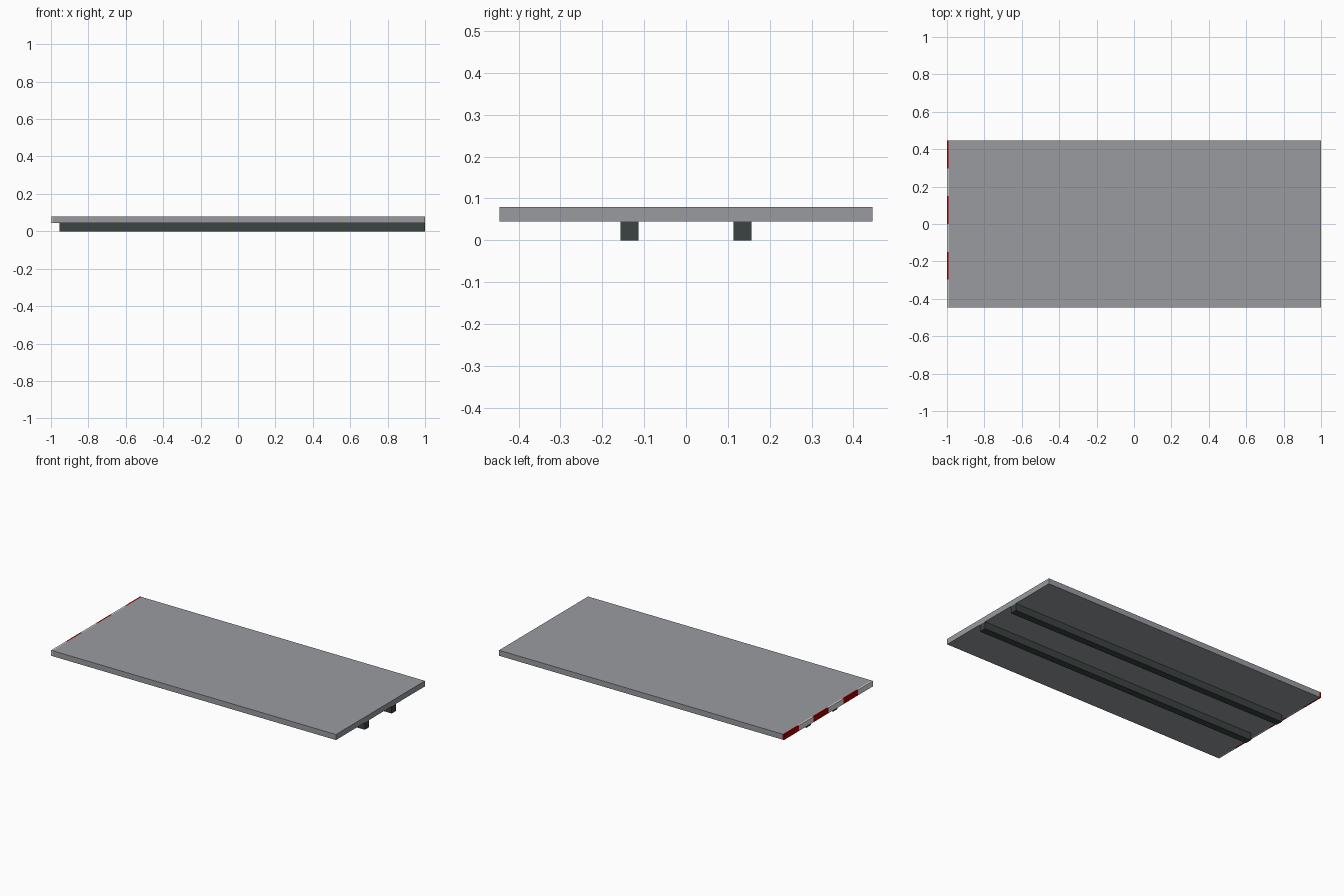
import bpy

if "Cube" in bpy.data.objects:
    bpy.data.objects.remove(bpy.data.objects["Cube"])

def material(name, color):
    m = bpy.data.materials.new(name)
    m.diffuse_color = (*color, 1)
    m.use_nodes = True
    m.node_tree.nodes["Principled BSDF"].inputs["Base Color"].default_value = m.diffuse_color
    return m

GREY = material("deck grey", (0.32, 0.33, 0.35))
DARK = material("dark steel", (0.045, 0.057, 0.054))
RED = material("warning red", (0.42, 0.0, 0.0))
WHITE = material("warning white", (0.75, 0.75, 0.75))

def box(name, lo, hi, mat):
    """Axis-aligned box between two corners."""
    bpy.ops.mesh.primitive_cube_add(size=1, location=[(a + b) / 2 for a, b in zip(lo, hi)])
    o = bpy.context.object
    o.name = name
    for v in o.data.vertices:
        v.co = [c * (b - a) for c, a, b in zip(v.co, lo, hi)]
    o.data.materials.append(mat)
    return o

HALF_W, Z0, Z1 = 0.446, 0.045, 0.08
END = -0.991

# Flat deck
box("deck", (END, -HALF_W, Z0), (1, HALF_W, Z1), GREY)

# Two rails running lengthwise under the deck
for side, y in (("front", -0.135), ("back", 0.135)):
    box(f"{side}_rail", (-0.955, y - 0.022, 0), (1, y + 0.022, Z0), DARK)

# Alternating warning plates along the left end
step = 2 * HALF_W / 6
for i in range(6):
    y = -HALF_W + i * step
    box(f"warning_plate_{i + 1}", (-1, y, Z0), (END, y + step, Z1), RED if i % 2 else WHITE)
